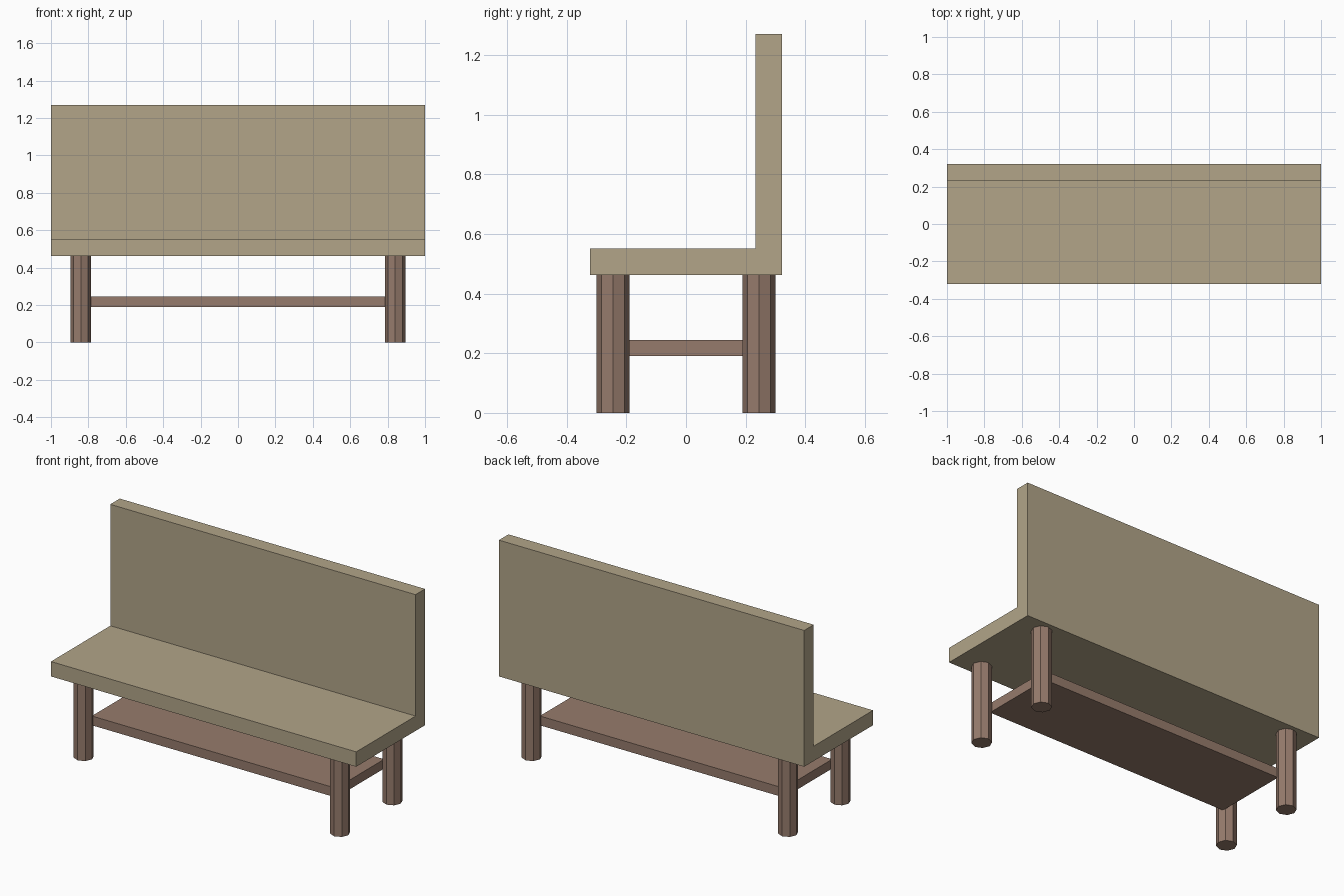
import bpy, bmesh, math

if "Cube" in bpy.data.objects:
    bpy.data.objects.remove(bpy.data.objects["Cube"])


def material(name, rgb):
    m = bpy.data.materials.new(name)
    lin = [((c / 255 + 0.055) / 1.055) ** 2.4 for c in rgb]
    m.diffuse_color = (*lin, 1)
    m.use_nodes = True
    m.node_tree.nodes["Principled BSDF"].inputs["Base Color"].default_value = m.diffuse_color
    return m


def prism(name, profile, vec, mat):
    """Extrude a flat outline along vec into a closed solid."""
    bm = bmesh.new()
    face = bm.faces.new([bm.verts.new(p) for p in profile])
    new = bmesh.ops.extrude_face_region(bm, geom=[face], use_keep_orig=True)["geom"]
    bmesh.ops.translate(bm, vec=vec, verts=[g for g in new if isinstance(g, bmesh.types.BMVert)])
    bmesh.ops.recalc_face_normals(bm, faces=bm.faces)
    me = bpy.data.meshes.new(name)
    bm.to_mesh(me)
    bm.free()
    me.materials.append(mat)
    ob = bpy.data.objects.new(name, me)
    bpy.context.collection.objects.link(ob)
    return ob


tan = material("tan wood", (178, 165, 137))
brown = material("brown wood", (150, 123, 108))

# Seat and backrest: one L-shaped side profile across the full width
L = [(-0.322, 0.463), (0.322, 0.463), (0.322, 1.27), (0.233, 1.27), (0.233, 0.551), (-0.322, 0.551)]
prism("seat_and_backrest", [(-1, y, z) for y, z in L], (2, 0, 0), tan)

# Four octagonal legs
for sx, side in ((-1, "left"), (1, "right")):
    for sy, end in ((-1, "front"), (1, "back")):
        ring = [(sx * 0.84 + 0.055 * math.cos(i * math.pi / 4),
                 sy * 0.245 + 0.055 * math.sin(i * math.pi / 4), 0) for i in range(8)]
        prism(f"{end}_{side}_leg", ring, (0, 0, 0.463), brown)

# Lower shelf between the legs
X, Y = 0.80, 0.225
prism("lower_shelf", [(-X, -Y, 0.19), (X, -Y, 0.19), (X, Y, 0.19), (-X, Y, 0.19)], (0, 0, 0.055), brown)
